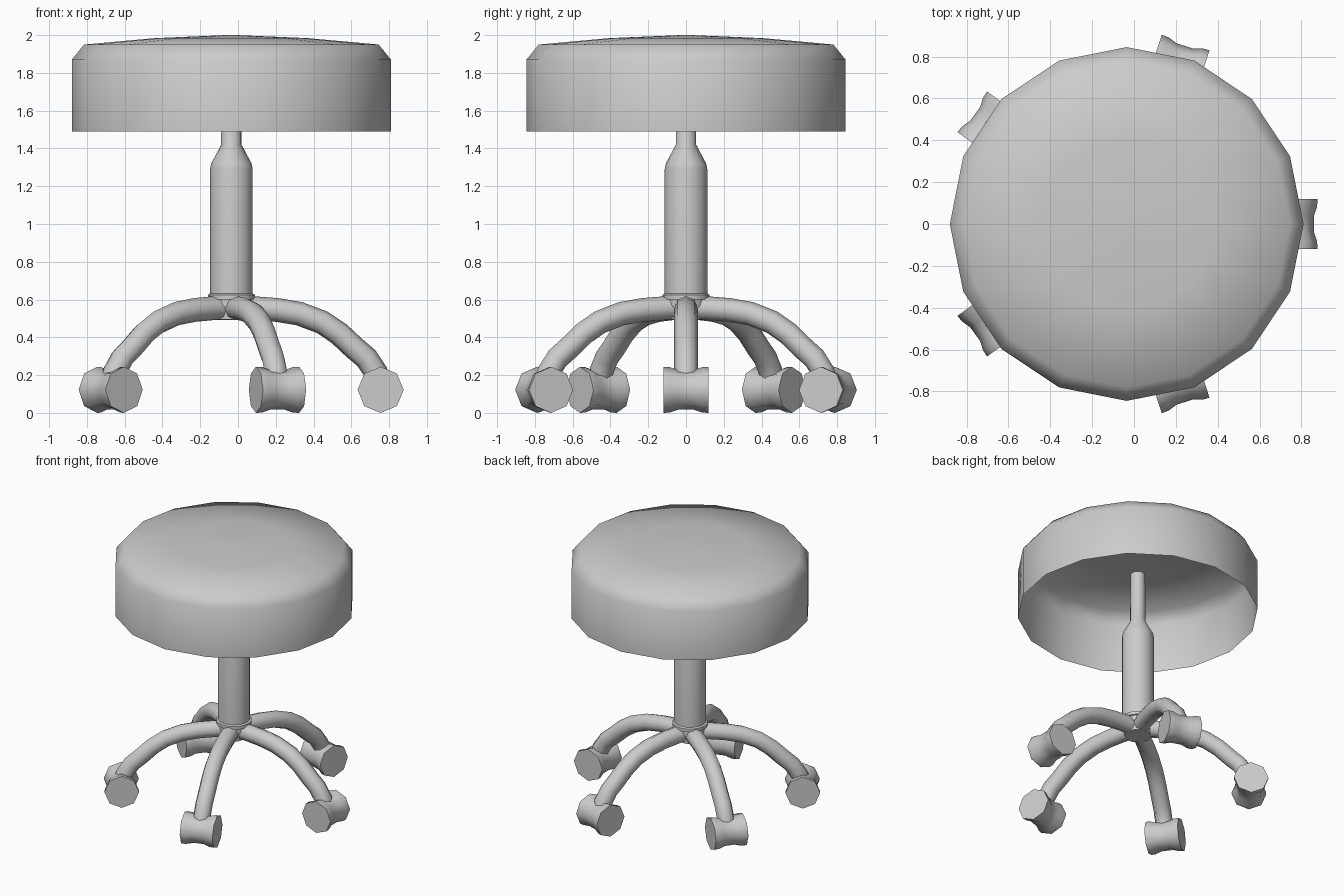
import bpy, bmesh
from math import sin, cos, pi, radians
from mathutils import Vector, Matrix

if "Cube" in bpy.data.objects:
    bpy.data.objects.remove(bpy.data.objects["Cube"])

CX = -0.035  # x of the central axis


def loft(name, rings, cap_start=True, cap_end=True, matrix=Matrix(), smooth=50):
    """Skin a list of equal-sized point rings into a tube."""
    bm = bmesh.new()
    loops = [[bm.verts.new(matrix @ p) for p in ring] for ring in rings]
    n = len(loops[0])
    for a, b in zip(loops, loops[1:]):
        for i in range(n):
            j = (i + 1) % n
            bm.faces.new((a[i], a[j], b[j], b[i]))
    if cap_start:
        bm.faces.new(loops[0][::-1])
    if cap_end:
        bm.faces.new(loops[-1])
    bmesh.ops.recalc_face_normals(bm, faces=bm.faces)
    mesh = bpy.data.meshes.new(name)
    bm.to_mesh(mesh)
    bm.free()
    obj = bpy.data.objects.new(name, mesh)
    bpy.context.collection.objects.link(obj)
    bpy.ops.object.select_all(action='DESELECT')
    obj.select_set(True)
    bpy.context.view_layer.objects.active = obj
    bpy.ops.object.shade_smooth_by_angle(angle=radians(smooth))
    return obj


def lathe(name, profile, sides, **kw):
    """Rings around z from (radius, height) pairs."""
    rings = [[Vector((r * cos(2 * pi * i / sides), r * sin(2 * pi * i / sides), z))
              for i in range(sides)] for r, z in profile]
    return loft(name, rings, **kw)


def sweep(name, path, radius, sides, **kw):
    """Round tube along a path of (x, z) pairs in the xz plane."""
    pts = [Vector((x, 0, z)) for x, z in path]
    rings = []
    for k, p in enumerate(pts):
        t = (pts[min(k + 1, len(pts) - 1)] - pts[max(k - 1, 0)]).normalized()
        normal = Vector((-t.z, 0, t.x))
        rings.append([p + radius * (cos(2 * pi * i / sides) * normal
                                    + sin(2 * pi * i / sides) * Vector((0, 1, 0)))
                      for i in range(sides)])
    return loft(name, rings, **kw)


axis = Matrix.Translation((CX, 0, 0))

# Padded seat: open, hollow shell with a slightly domed top
lathe("seat", [(0.845, 1.49), (0.845, 1.87), (0.78, 1.95), (0.405, 1.984), (0.03, 2.0)],
      16, cap_start=False, matrix=axis, smooth=60)

# Gas-lift column with tapered shoulder and thin piston
lathe("column", [(0.113, 0.56), (0.113, 1.29), (0.107, 1.32), (0.054, 1.42),
                 (0.052, 1.80)], 16, matrix=axis)

# Collar and hub where the legs meet
lathe("collar", [(0.125, 0.60), (0.125, 0.625), (0.113, 0.632)], 16, matrix=axis)
lathe("hub", [(0.095, 0.495), (0.105, 0.61)], 10, matrix=axis)

# Five arched legs, each with a waisted octagonal caster
leg_path = [(0.0, 0.555), (0.12, 0.554), (0.24, 0.545), (0.36, 0.525), (0.48, 0.48),
            (0.57, 0.42), (0.65, 0.345), (0.72, 0.28), (0.765, 0.215), (0.785, 0.15)]
leg_path[7] = (0.715, 0.29)
caster_profile = [(0.122, -0.12), (0.12, -0.085), (0.105, -0.04),
                  (0.105, 0.04), (0.12, 0.085), (0.122, 0.12)]
for k in range(5):
    turn = axis @ Matrix.Rotation(2 * pi * k / 5, 4, 'Z')
    sweep(f"leg_{k + 1}", leg_path, 0.063, 8, matrix=turn)
    place = turn @ Matrix.Translation((0.79, 0, 0.122)) @ Matrix.Rotation(pi / 2, 4, 'X')
    lathe(f"caster_{k + 1}", caster_profile, 8, matrix=place)
